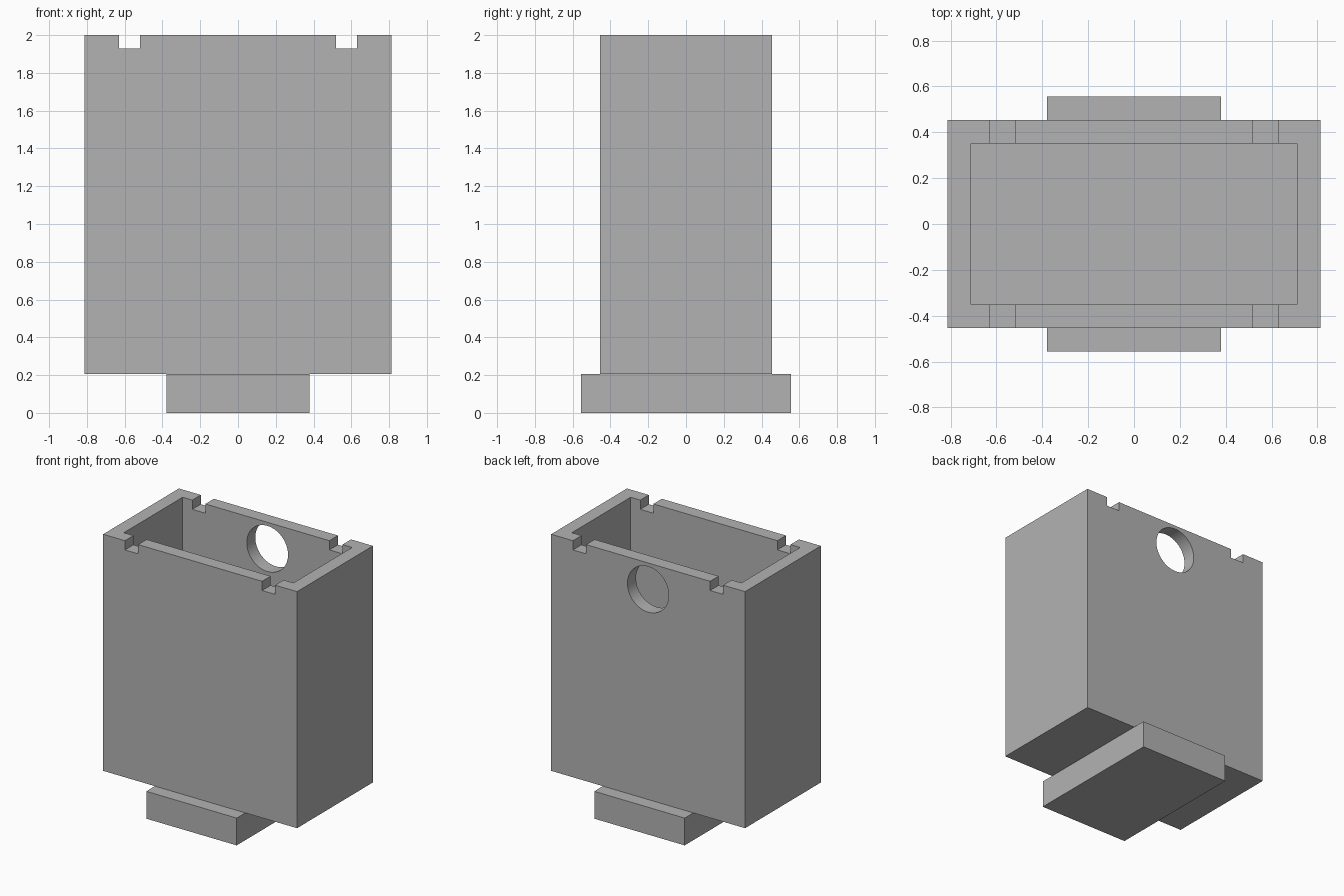
import bpy
import math

default = bpy.data.objects.get("Cube")
if default:
    bpy.data.objects.remove(default, do_unlink=True)

# Single grey material
grey = bpy.data.materials.new("plain grey")
grey.use_nodes = True
colour = (0.45, 0.45, 0.45, 1.0)
grey.diffuse_color = colour
grey.node_tree.nodes["Principled BSDF"].inputs["Base Color"].default_value = colour

# Main dimensions
HALF_X, HALF_Y = 0.813, 0.454
BASE_Z, TOP_Z = 0.207, 2.0
WALL = 0.102


def box(name, x, y, z):
    """Box spanning the given (low, high) ranges."""
    spans = (x, y, z)
    bpy.ops.mesh.primitive_cube_add(size=1, location=[(a + b) / 2 for a, b in spans])
    ob = bpy.context.object
    ob.name = name
    ob.scale = [b - a for a, b in spans]
    bpy.ops.object.transform_apply(location=False, rotation=False, scale=True)
    ob.data.materials.append(grey)
    return ob


def cut(target, cutter):
    """Subtract the cutter from the target, then discard it."""
    cutter.hide_render = True
    mod = target.modifiers.new("cut", "BOOLEAN")
    mod.operation = "DIFFERENCE"
    mod.solver = "EXACT"
    mod.object = cutter
    bpy.ops.object.select_all(action="DESELECT")
    target.select_set(True)
    bpy.context.view_layer.objects.active = target
    bpy.ops.object.modifier_apply(modifier=mod.name)
    bpy.data.objects.remove(cutter, do_unlink=True)


# Open-topped housing
housing = box("housing", (-HALF_X, HALF_X), (-HALF_Y, HALF_Y), (BASE_Z, TOP_Z))
inner_x, inner_y = HALF_X - WALL, HALF_Y - WALL
cut(housing, box("cavity_cutter", (-inner_x, inner_x), (-inner_y, inner_y),
                 (BASE_Z + WALL, TOP_Z + 0.2)))

# Rim notches through the front and back walls
for low, high in ((-0.63, -0.52), (0.52, 0.63)):
    cut(housing, box("notch_cutter", (low, high), (-1, 1), (1.93, TOP_Z + 0.2)))

# Round port through the back wall only
bpy.ops.mesh.primitive_cylinder_add(vertices=64, radius=0.173, depth=0.4,
                                    location=(0, HALF_Y, 1.80),
                                    rotation=(math.pi / 2, 0, 0))
port_cutter = bpy.context.object
port_cutter.data.materials.append(grey)
cut(housing, port_cutter)
bpy.ops.object.shade_smooth_by_angle(angle=math.radians(30))

# Mounting foot, longer than the housing is deep
box("foot", (-0.379, 0.379), (-0.557, 0.557), (0, BASE_Z))
